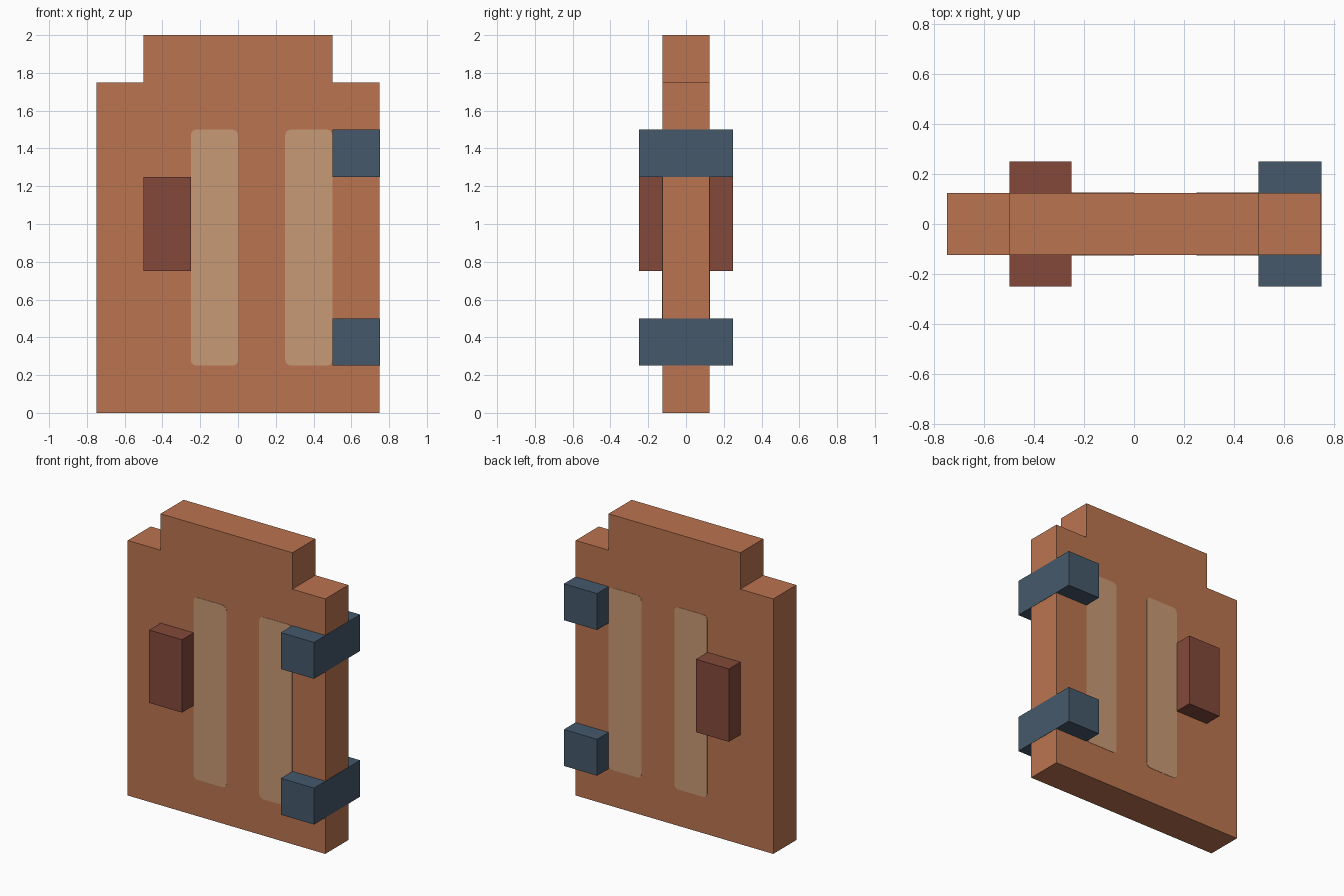
import bpy, bmesh

if "Cube" in bpy.data.objects:
    bpy.data.objects.remove(bpy.data.objects["Cube"])


def material(name, rgb):
    """Flat material from an sRGB colour (0-255)."""
    def lin(c):
        c /= 255
        return c / 12.92 if c <= 0.04045 else ((c + 0.055) / 1.055) ** 2.4
    m = bpy.data.materials.new(name)
    m.diffuse_color = (*[lin(c) for c in rgb], 1)
    m.use_nodes = True
    m.node_tree.nodes["Principled BSDF"].inputs["Base Color"].default_value = m.diffuse_color
    return m


def prism(name, outline, half_depth, mat, corner=0):
    """Extrude an (x, z) outline symmetrically along y, optionally rounding its corners."""
    bm = bmesh.new()
    face = bm.faces.new([bm.verts.new((x, -half_depth, z)) for x, z in outline])
    new = bmesh.ops.extrude_face_region(bm, geom=[face])["geom"]
    bmesh.ops.translate(bm, vec=(0, 2 * half_depth, 0),
                        verts=[v for v in new if isinstance(v, bmesh.types.BMVert)])
    if corner:
        edges = [e for e in bm.edges
                 if abs(e.verts[0].co.y - e.verts[1].co.y) > half_depth]
        bmesh.ops.bevel(bm, geom=edges, offset=corner, segments=3,
                        profile=0.5, affect='EDGES')
    bmesh.ops.recalc_face_normals(bm, faces=bm.faces)
    mesh = bpy.data.meshes.new(name)
    bm.to_mesh(mesh)
    bm.free()
    mesh.materials.append(mat)
    obj = bpy.data.objects.new(name, mesh)
    bpy.context.collection.objects.link(obj)
    return obj


def rect(x0, x1, z0, z1):
    return [(x0, z0), (x1, z0), (x1, z1), (x0, z1)]


wood = material("orange wood", (187, 116, 80))
pale = material("pale wood", (201, 154, 118))
brown = material("dark red brown", (131, 73, 58))
steel = material("blue grey metal", (69, 89, 107))

# Door slab with stepped top
half = [(0.75, 0), (0.75, 1.75), (0.5, 1.75), (0.5, 2)]
prism("door_slab", half + [(-x, z) for x, z in reversed(half)], 0.125, wood)

# Pale inlaid strips, showing on both faces
for i, x in enumerate((-0.25, 0.25), 1):
    prism(f"inlay_strip_{i}", rect(x, x + 0.25, 0.25, 1.5), 0.127, pale, 0.03)

# Handle block through the door
prism("handle", rect(-0.5, -0.25, 0.75, 1.25), 0.25, brown)

# Hinges wrapping the right edge, a hair proud of it
for name, z in (("lower_hinge", 0.25), ("upper_hinge", 1.25)):
    prism(name, rect(0.5, 0.752, z, z + 0.25), 0.25, steel)
